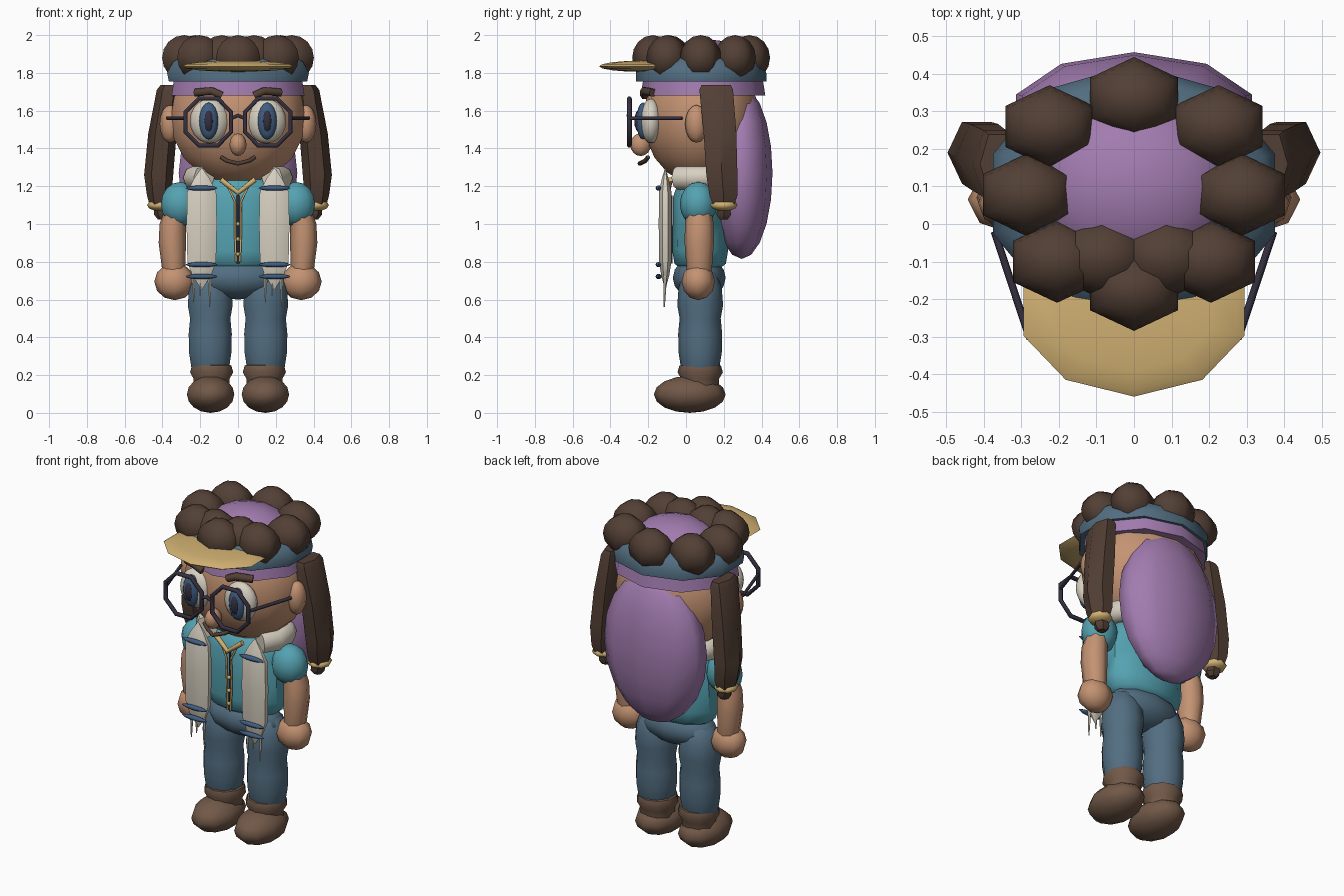
import bpy, bmesh, math

if "Cube" in bpy.data.objects:
    bpy.data.objects.remove(bpy.data.objects["Cube"])

COLOURS = {
    "hair_brown": (0.085, 0.05, 0.035), "purple_cloth": (0.36, 0.20, 0.43),
    "denim": (0.085, 0.155, 0.22), "skin": (0.55, 0.29, 0.17),
    "teal_shirt": (0.09, 0.36, 0.44), "gold": (0.64, 0.44, 0.17),
    "cream": (0.68, 0.63, 0.53), "boot_brown": (0.165, 0.098, 0.064),
    "dark_frame": (0.035, 0.029, 0.05), "ribbon_blue": (0.05, 0.11, 0.22),
}
MATS = {}
for key, col in COLOURS.items():
    MATS[key] = bpy.data.materials.new(key)
    MATS[key].diffuse_color = (*col, 1)


def loft(name, rings, mat, seg=10, phase=0.0, sharp=50):
    """Skin elliptical rings (x, y, z, rx, ry); a vertex faces the front at phase 0."""
    bm = bmesh.new()
    loops = []
    for x, y, z, rx, ry in rings:
        loops.append([bm.verts.new((x + rx * math.sin(phase + math.tau * i / seg),
                                    y - ry * math.cos(phase + math.tau * i / seg), z))
                      for i in range(seg)])
    for a, b in zip(loops, loops[1:]):
        for i in range(seg):
            j = (i + 1) % seg
            bm.faces.new((a[i], a[j], b[j], b[i]))
    bm.faces.new(loops[0])
    bm.faces.new(loops[-1])
    bmesh.ops.remove_doubles(bm, verts=bm.verts[:], dist=1e-4)
    bmesh.ops.recalc_face_normals(bm, faces=bm.faces[:])
    me = bpy.data.meshes.new(name)
    bm.to_mesh(me)
    bm.free()
    me.shade_smooth()
    me.set_sharp_from_angle(angle=math.radians(sharp))
    me.materials.append(MATS[mat])
    ob = bpy.data.objects.new(name, me)
    bpy.context.collection.objects.link(ob)
    return ob


def ball(name, c, r, mat, seg=10, n=8, phase=0.0, sharp=75):
    rings = []
    for k in range(n + 1):
        t = math.pi * k / n
        s = math.sin(t) if 0 < k < n else 0
        rings.append((c[0], c[1], c[2] - r[2] * math.cos(t), r[0] * s, r[1] * s))
    return loft(name, rings, mat, seg, phase, sharp)


def tube(name, pts, radius, mat, cyclic=False, res=1):
    cu = bpy.data.curves.new(name, 'CURVE')
    cu.dimensions = '3D'
    cu.bevel_depth = radius
    cu.bevel_resolution = res
    cu.use_fill_caps = True
    sp = cu.splines.new('POLY')
    sp.points.add(len(pts) - 1)
    for p, co in zip(sp.points, pts):
        p.co = (*co, 1)
    sp.use_cyclic_u = cyclic
    cu.materials.append(MATS[mat])
    ob = bpy.data.objects.new(name, cu)
    bpy.context.collection.objects.link(ob)
    return ob


# Body and hips
loft("shirt_body", [(0, .075, z, r, r * .58) for z, r in
     ((.76, .17), (.79, .235), (.86, .255), (1.0, .25), (1.14, .25), (1.22, .2), (1.26, .1))],
     "teal_shirt")
ball("hips", (0, .07, .715), (.245, .14, .115), "denim")

# Head and face
ball("head", (0, .08, 1.56), (.365, .305, .355), "skin", 14, 10)
ball("nose", (0, -.24, 1.42), (.045, .055, .06), "skin", 8)
tube("mouth", [(-.09, -.2, 1.355), (-.06, -.215, 1.335), (0, -.245, 1.32),
               (.06, -.215, 1.335), (.09, -.2, 1.355)], .012, "hair_brown")

# Layered cap
loft("headband", [(0, .09, 1.68, .37, .33), (0, .09, 1.775, .355, .315)], "purple_cloth")
loft("cap_band", [(0, .08, 1.755, .385, .345), (0, .08, 1.80, .395, .345),
                  (0, .08, 1.86, .36, .32), (0, .08, 1.90, .28, .24)], "denim")
ball("cap_crown", (0, .1, 1.78), (.29, .26, .20), "purple_cloth", 12, 10)
ball("visor", (0, -.225, 1.835), (.31, .235, .03), "gold", sharp=60)
curls = [(0, .335), (0, -.175)]
for s in (1, -1):
    curls += [(s * .225, .26), (s * .285, .078), (s * .205, -.1), (s * .085, -.09)]
for i, (x, y) in enumerate(curls):
    ball(f"hair_curl_{i}", (x, y, 1.88), (.135, .11, .12), "hair_brown", 6, 8)

# Hanging hood
ball("hood", (0, .295, 1.27), (.33, .163, .455), "purple_cloth", 10, 10)

# Neckline trim and shirt opening
tube("neckline", [(-.09, -.085, 1.235), (0, -.1, 1.165), (.09, -.085, 1.235)], .016, "gold")
tube("shirt_opening", [(0, -.077, 1.15), (0, -.077, .79)], .007, "dark_frame")
for i, z in enumerate((1.0, .92, .84)):
    ball(f"button_{i}", (0, -.087, z), (.012, .012, .012), "gold", 6, 4)

# Fleece collar wrapping behind the neck
tube("fleece_collar", [(.235 * math.sin(a), .08 - .19 * math.cos(a), 1.245)
     for a in [math.radians(50 + 26 * k) for k in range(11)]], .065, "cream", res=2)

# Glasses bridge
tube("glasses_bridge", [(-.035, -.3, 1.56), (0, -.305, 1.575), (.035, -.3, 1.56)],
     .011, "dark_frame")

for s, side in ((1, "left"), (-1, "right")):
    # Legs and boots
    lx = s * .147
    loft(side + "_leg", [(lx, .075, z, r, r * .97) for z, r in
         ((.2, .09), (.24, .105), (.32, .118), (.42, .12), (.5, .112), (.57, .125),
          (.66, .118), (.74, .09), (.78, .03))], "denim")
    loft(side + "_boot_cuff", [(lx * .95, .075, z, r, r) for z, r in
         ((.12, .1), (.18, .1), (.215, .12), (.25, .11), (.262, .08))], "boot_brown")
    ball(side + "_boot", (s * .145, .02, .098), (.132, .19, .098), "boot_brown")

    # Arms
    loft(side + "_arm", [(s * x, .07, z, r, r * 1.08) for x, z, r in
         ((.335, .70, .05), (.34, .76, .062), (.348, .9, .072), (.345, 1.0, .07),
          (.32, 1.1, .06))], "skin", 8)
    ball(side + "_hand", (s * .335, .065, .695), (.108, .088, .098), "skin", 8, 6)
    ball(side + "_sleeve", (s * .305, .065, 1.105), (.108, .098, .118), "teal_shirt", 10)

    # Fleece lapel with ribbons and fringe
    loft(side + "_lapel", [(s * .192, -.11, z, r, r * .43) for z, r in
         ((.65, 0), (.73, .055), (.80, .082), (1.0, .087), (1.17, .083), (1.24, .045),
          (1.3, 0))], "cream", 8, math.pi / 8)
    for i, z in enumerate((1.19, .785, .722)):
        ball(f"{side}_ribbon_{i}", (s * .193, -.145, z), (.085, .016, .014),
             "ribbon_blue", 8, 6)
    for i, (dx, z) in enumerate(((-.045, .585), (-.01, .62), (.04, .56))):
        loft(f"{side}_fringe_{i}", [(s * .19 + dx, -.115, z, .003, .003),
             (s * .19 + dx, -.11, .74, .011, .011)], "cream", 6)

    # Neck cord
    tube(side + "_cord", [(s * .055, -.088, 1.2), (s * .016, -.09, 1.12),
                          (s * .016, -.084, .96), (s * .01, -.086, .80)], .006, "gold")

    # Ear, brow and eye
    ball(side + "_ear", (s * .36, .055, 1.53), (.055, .06, .1), "skin", 8)
    tube(side + "_brow", [(s * .085, -.22, 1.68), (s * .14, -.22, 1.705),
                          (s * .225, -.175, 1.695)], .023, "hair_brown")
    ball(side + "_eye", (s * .15, -.185, 1.545), (.105, .06, .118), "cream", 12, 10)
    ball(side + "_iris", (s * .155, -.228, 1.545), (.053, .035, .098), "ribbon_blue", 10)
    ball(side + "_pupil", (s * .155, -.24, 1.545), (.028, .034, .065), "dark_frame", 8)

    # Octagonal glasses rim and temple
    tube(side + "_glasses_rim", [(s * .157 + .131 * math.cos(a), -.3, 1.54 + .135 * math.sin(a))
         for a in [math.pi / 8 + k * math.pi / 4 for k in range(8)]],
         .013, "dark_frame", True)
    tube(side + "_glasses_temple", [(s * .28, -.3, 1.56), (s * .372, -.02, 1.56)],
         .01, "dark_frame")

    # Hair tail with tie and tip
    loft(side + "_hair_tail", [(s * x, y, z, rx, ry) for x, y, z, rx, ry in
         ((.415, .2, 1.09, .05, .06), (.417, .198, 1.15, .065, .085),
          (.42, .19, 1.26, .077, .095), (.40, .18, 1.48, .075, .1),
          (.37, .16, 1.71, .06, .103), (.365, .16, 1.735, .045, .09))],
         "hair_brown", 6, math.pi / 2, 45)
    ball(side + "_hair_tie", (s * .413, .2, 1.1), (.068, .072, .032), "gold", 8, 6)
    loft(side + "_hair_tip", [(s * .40, .2, 1.025, .025, .025), (s * .40, .2, 1.05, .045, .045),
         (s * .41, .2, 1.1, .035, .035)], "hair_brown", 6, math.pi / 2, 45)

for m in bpy.data.materials:
    if m.users and not m.is_grease_pencil:
        m.use_nodes = True
        m.node_tree.nodes["Principled BSDF"].inputs["Base Color"].default_value = m.diffuse_color
